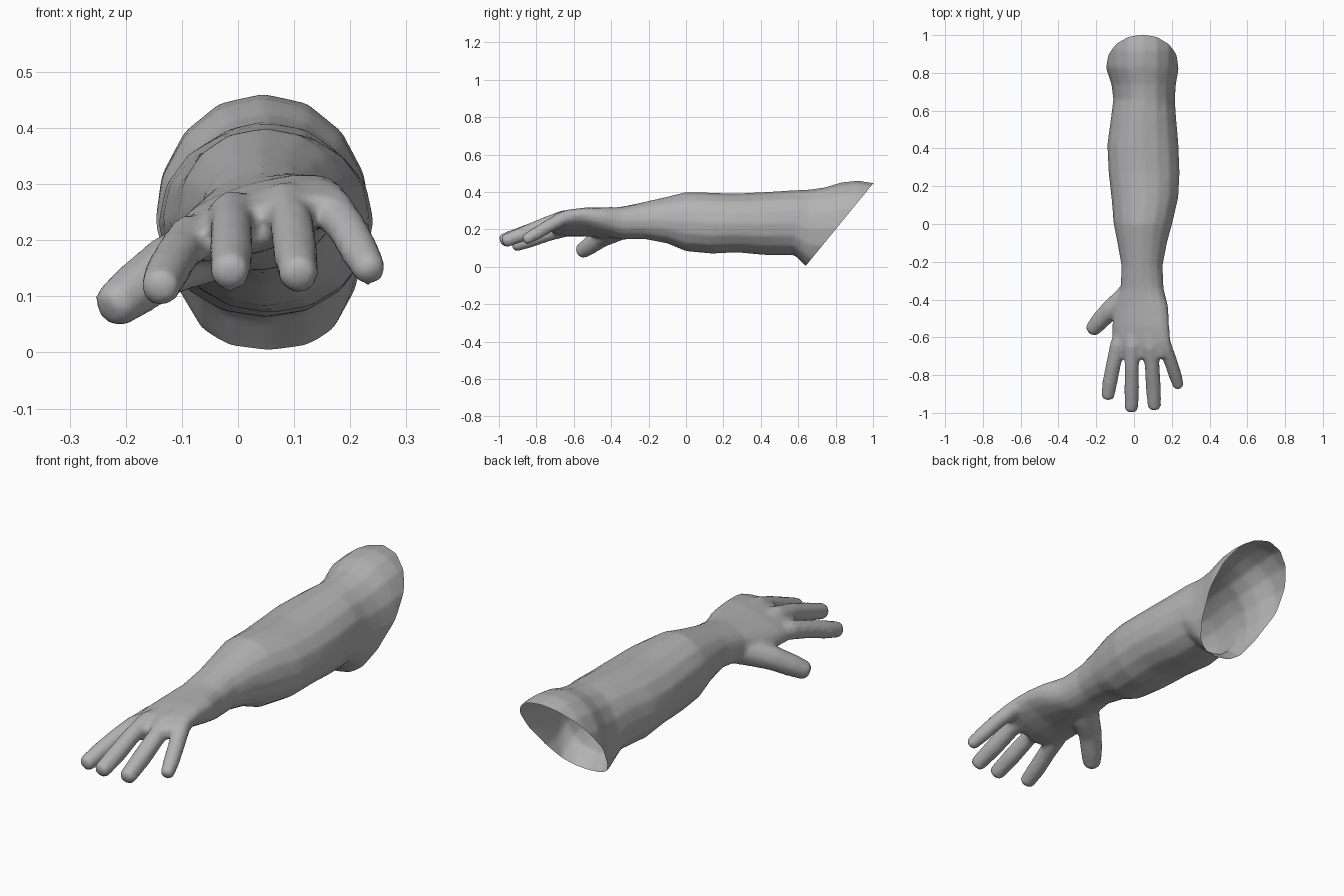
import bpy, bmesh, math
from mathutils import Vector

if "Cube" in bpy.data.objects:
    bpy.data.objects.remove(bpy.data.objects["Cube"])

bm = bmesh.new()


def loft(rings):
    """Skin a list of point rings and close both ends."""
    loops = [[bm.verts.new(p) for p in ring] for ring in rings]
    n = len(loops[0])
    for a, b in zip(loops, loops[1:]):
        for i in range(n):
            j = (i + 1) % n
            bm.faces.new((a[i], a[j], b[j], b[i]))
    bm.faces.new(loops[0][::-1])
    bm.faces.new(loops[-1])


def section(y, cx, cz, a, b, shear, power, n=16):
    """Rounded cross-section of the arm, sheared so the thumb side sits low."""
    ring = []
    for i in range(n):
        t = 2 * math.pi * i / n
        c, s = math.cos(t), math.sin(t)
        dx = a * math.copysign(abs(c) ** (2 / power), c)
        dz = b * math.copysign(abs(s) ** (2 / power), s)
        ring.append((cx + dx, y, cz + dz + shear * dx))
    return ring


def digit(path, n=10):
    """Tube along (x, y, z, radius) points with a blunt rounded tip."""
    pts = [Vector(p[:3]) for p in path]
    radii = [p[3] for p in path]
    tip_dir = (pts[-1] - pts[-2]).normalized()
    pts.append(pts[-1] + tip_dir * radii[-1] * 0.4)
    radii.append(radii[-1] * 0.6)
    rings = []
    for i, p in enumerate(pts):
        d = (pts[min(i + 1, len(pts) - 1)] - pts[max(i - 1, 0)]).normalized()
        u = d.cross(Vector((0, 0, 1))).normalized()
        v = u.cross(d)
        rings.append([p + radii[i] * (u * math.cos(2 * math.pi * k / n)
                                      + v * math.sin(2 * math.pi * k / n)) for k in range(n)])
    loft(rings)


# forearm: y, left x, right x, bottom z, top z
forearm = [
    (1.12, -0.13, 0.22, -0.02, 0.44), (1.00, -0.14, 0.23, -0.02, 0.449),
    (0.92, -0.15, 0.24, -0.02, 0.462), (0.83, -0.15, 0.238, -0.02, 0.452),
    (0.74, -0.12, 0.222, -0.02, 0.425), (0.66, -0.11, 0.217, -0.015, 0.414),
    (0.58, -0.12, 0.222, 0.062, 0.41), (0.42, -0.142, 0.236, 0.063, 0.40),
    (0.27, -0.135, 0.242, 0.077, 0.392), (0.14, -0.12, 0.235, 0.07, 0.396),
    (0.00, -0.108, 0.202, 0.083, 0.40), (-0.10, -0.088, 0.175, 0.125, 0.375),
    (-0.22, -0.067, 0.152, 0.148, 0.348),
]
rings = [section(y, (l + r) / 2, (b + t) / 2, (r - l) / 2, (t - b) / 2, 0, 2.1)
         for y, l, r, b, t in forearm]

# wrist and palm: y, centre x, centre z, half width, half height, shear
palm = [
    (-0.34, 0.043, 0.234, 0.114, 0.088, 0.08), (-0.44, 0.040, 0.236, 0.142, 0.076, 0.2),
    (-0.54, 0.035, 0.240, 0.152, 0.064, 0.26), (-0.63, 0.040, 0.234, 0.155, 0.055, 0.28),
    (-0.71, 0.045, 0.228, 0.125, 0.036, 0.28),
]
rings += [section(*p, 2.3) for p in palm]
loft(rings)

# fingers, index to little, then thumb
digit([(-0.05, -0.54, 0.215, 0.035), (-0.085, -0.64, 0.203, 0.043), (-0.108, -0.74, 0.175, 0.040),
       (-0.128, -0.84, 0.14, 0.040), (-0.139, -0.915, 0.115, 0.035)])
digit([(0.0, -0.54, 0.245, 0.038), (-0.01, -0.65, 0.246, 0.043), (-0.012, -0.76, 0.222, 0.038),
       (-0.012, -0.87, 0.18, 0.040), (-0.014, -0.98, 0.142, 0.036)])
digit([(0.075, -0.54, 0.268, 0.040), (0.085, -0.65, 0.262, 0.044), (0.096, -0.75, 0.228, 0.040),
       (0.102, -0.86, 0.18, 0.041), (0.108, -0.968, 0.138, 0.036)])
digit([(0.13, -0.54, 0.268, 0.034), (0.165, -0.655, 0.26, 0.039), (0.195, -0.73, 0.22, 0.036),
       (0.218, -0.80, 0.178, 0.035), (0.236, -0.858, 0.145, 0.030)])
digit([(0.0, -0.33, 0.205, 0.055), (-0.055, -0.40, 0.185, 0.062), (-0.125, -0.455, 0.155, 0.054),
       (-0.182, -0.515, 0.113, 0.049), (-0.222, -0.56, 0.082, 0.041)])

bmesh.ops.recalc_face_normals(bm, faces=bm.faces)
mesh = bpy.data.meshes.new("forearm_and_hand")
bm.to_mesh(mesh)
bm.free()
arm = bpy.data.objects.new("forearm_and_hand", mesh)
bpy.context.collection.objects.link(arm)
bpy.context.view_layer.objects.active = arm
arm.select_set(True)

# fuse the parts into one skin with soft webs between the digits
fuse = arm.modifiers.new("fuse", 'REMESH')
fuse.mode = 'VOXEL'
fuse.voxel_size = 0.011
soften = arm.modifiers.new("soften", 'SMOOTH')
soften.factor = 0.5
soften.iterations = 4
reduce = arm.modifiers.new("reduce", 'DECIMATE')
reduce.ratio = 0.3
for name in ("fuse", "soften", "reduce"):
    bpy.ops.object.modifier_apply(modifier=name)

# slanted open cut behind the elbow
bm = bmesh.new()
bm.from_mesh(arm.data)
bmesh.ops.bisect_plane(bm, geom=bm.verts[:] + bm.edges[:] + bm.faces[:],
                       plane_co=(0, 0.64, 0.005), plane_no=(0, 0.44, -0.36), clear_outer=True)
bm.to_mesh(arm.data)
bm.free()

skin = bpy.data.materials.new("plain grey")
skin.diffuse_color = (0.45, 0.45, 0.45, 1)
skin.use_nodes = True
skin.node_tree.nodes["Principled BSDF"].inputs["Base Color"].default_value = skin.diffuse_color
arm.data.materials.clear()
arm.data.materials.append(skin)
bpy.ops.object.shade_smooth_by_angle(angle=math.radians(60))
